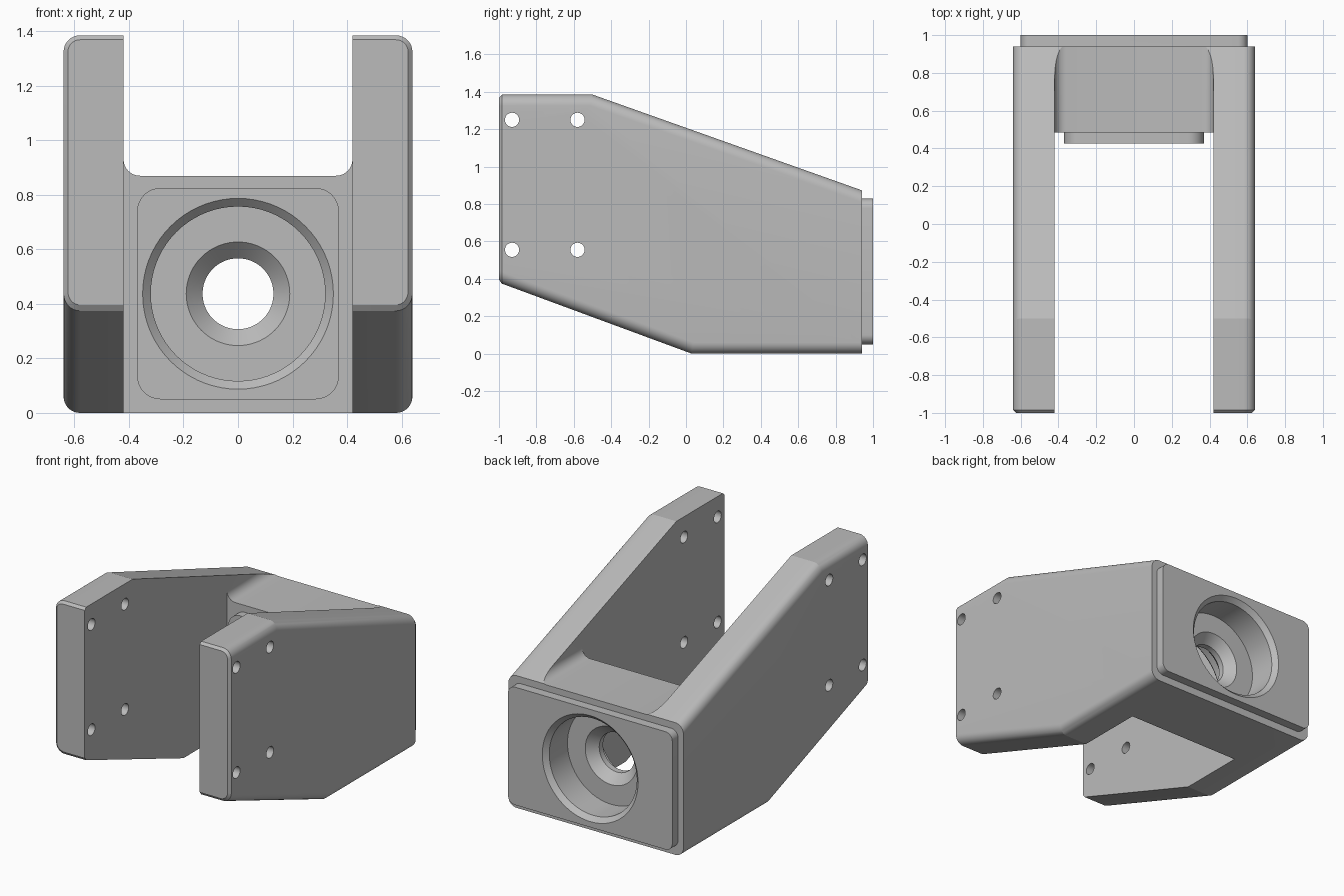
import bpy, bmesh, math
from mathutils import Matrix

cube = bpy.data.objects.get("Cube")
if cube:
    bpy.data.objects.remove(cube, do_unlink=True)

metal = bpy.data.materials.new("light_grey_metal")
metal.use_nodes = True
metal.diffuse_color = (0.5, 0.5, 0.5, 1)
metal.node_tree.nodes["Principled BSDF"].inputs["Base Color"].default_value = (0.5, 0.5, 0.5, 1)

HALF_WIDTH, SLOT, BLOCK_TOP, BORE_Z = 0.64, 0.42, 0.87, 0.437
BLOCK_FRONT, BLOCK_BACK = 0.485, 0.94


def to_object(name, bm):
    bmesh.ops.recalc_face_normals(bm, faces=bm.faces)
    mesh = bpy.data.meshes.new(name)
    bm.to_mesh(mesh)
    bm.free()
    mesh.materials.append(metal)
    obj = bpy.data.objects.new(name, mesh)
    bpy.context.collection.objects.link(obj)
    return obj


def prism(points, offset):
    """Extrude a closed outline along an offset vector."""
    bm = bmesh.new()
    face = bm.faces.new([bm.verts.new(p) for p in points])
    new = bmesh.ops.extrude_face_region(bm, geom=[face])["geom"]
    bmesh.ops.translate(bm, vec=offset, verts=[v for v in new if isinstance(v, bmesh.types.BMVert)])
    bmesh.ops.recalc_face_normals(bm, faces=bm.faces)
    return bm


def rounded_block(name, half, z0, z1, radius, y0, y1):
    """Rounded rectangle in XZ, extruded along y."""
    bm = prism([(-half, y0, z0), (half, y0, z0), (half, y0, z1), (-half, y0, z1)], (0, y1 - y0, 0))
    edges = [e for e in bm.edges if abs(e.verts[0].co.y - e.verts[1].co.y) > 0.01]
    bmesh.ops.bevel(bm, geom=edges, offset=radius, segments=8, profile=0.5, affect='EDGES')
    return to_object(name, bm)


def lathe_y(name, profile, steps=72):
    """Revolve (y, radius) pairs about the bore axis and cap the ends."""
    bm = bmesh.new()
    angles = [2 * math.pi * i / steps for i in range(steps)]
    rings = [[bm.verts.new((r * math.cos(a), y, BORE_Z + r * math.sin(a))) for a in angles]
             for y, r in profile]
    for a, b in zip(rings, rings[1:]):
        for i in range(steps):
            j = (i + 1) % steps
            bm.faces.new((a[i], a[j], b[j], b[i]))
    bm.faces.new(rings[0])
    bm.faces.new(rings[-1])
    return to_object(name, bm)


def combine(target, tool, operation):
    mod = target.modifiers.new(tool.name, 'BOOLEAN')
    mod.operation, mod.object, mod.solver = operation, tool, 'EXACT'
    graph = bpy.context.evaluated_depsgraph_get()
    mesh = bpy.data.meshes.new_from_object(target.evaluated_get(graph))
    target.modifiers.clear()
    target.data = mesh
    bpy.data.objects.remove(tool, do_unlink=True)


# Yoke body: side outline across the full width
outline = [(-1, 0.38), (-1, 1.385), (-0.5, 1.385), (BLOCK_BACK, 0.873), (BLOCK_BACK, 0), (0.03, 0)]
bm = prism([(-HALF_WIDTH, y, z) for y, z in outline], (2 * HALF_WIDTH, 0, 0))


def at_end(edge):
    return any(all(abs(v.co.y - y) < 1e-4 for v in edge.verts) for y in (-1, BLOCK_BACK))


# Rounded long outer edges, then a small chamfer round the front ends
long_edges = [e for e in bm.edges
              if abs(e.verts[0].co.x - e.verts[1].co.x) < 1e-4 and not at_end(e)]
bmesh.ops.bevel(bm, geom=long_edges, offset=0.06, segments=8, profile=0.5, affect='EDGES')
front_edges = [e for e in bm.edges if all(abs(v.co.y + 1) < 1e-4 for v in e.verts)]
bmesh.ops.bevel(bm, geom=front_edges, offset=0.016, segments=1, affect='EDGES')
yoke = to_object("yoke_bracket", bm)

# Gap between the arms and filleted recess over the cross block
gap = prism([(-SLOT, -2, -1), (SLOT, -2, -1), (SLOT, -2, 3), (-SLOT, -2, 3)], (0, 2 + BLOCK_FRONT, 0))
combine(yoke, to_object("arm_gap_cutter", gap), 'DIFFERENCE')
combine(yoke, rounded_block("recess_cutter", SLOT, BLOCK_TOP, 2, 0.06, 0.3, 1.2), 'DIFFERENCE')

# Raised pads on the front and back of the cross block
combine(yoke, rounded_block("front_pad", 0.37, 0.05, 0.825, 0.085, 0.427, 0.55), 'UNION')
combine(yoke, rounded_block("back_pad", 0.6, 0.05, 0.828, 0.05, 0.85, 1.0), 'UNION')

# Stepped bearing bore with chamfered mouths and countersunk web
bore = [(0.397, 0.38), (0.457, 0.32), (0.62, 0.32), (0.62, 0.19), (0.68, 0.13),
        (0.72, 0.13), (0.78, 0.19), (0.78, 0.32), (0.97, 0.32), (1.03, 0.38)]
combine(yoke, lathe_y("bore_cutter", bore), 'DIFFERENCE')

# Bolt holes through both arms
for y in (-0.93, -0.58):
    for z in (1.25, 0.555):
        bm = bmesh.new()
        place = Matrix.Translation((0, y, z)) @ Matrix.Rotation(math.pi / 2, 4, 'Y')
        bmesh.ops.create_cone(bm, cap_ends=True, segments=32, radius1=0.038, radius2=0.038,
                              depth=2, matrix=place)
        combine(yoke, to_object("bolt_hole_cutter", bm), 'DIFFERENCE')

# Smooth the rounds, keep machined edges crisp
bpy.ops.object.select_all(action='DESELECT')
yoke.select_set(True)
bpy.context.view_layer.objects.active = yoke
bpy.ops.object.shade_smooth_by_angle(angle=math.radians(14))
